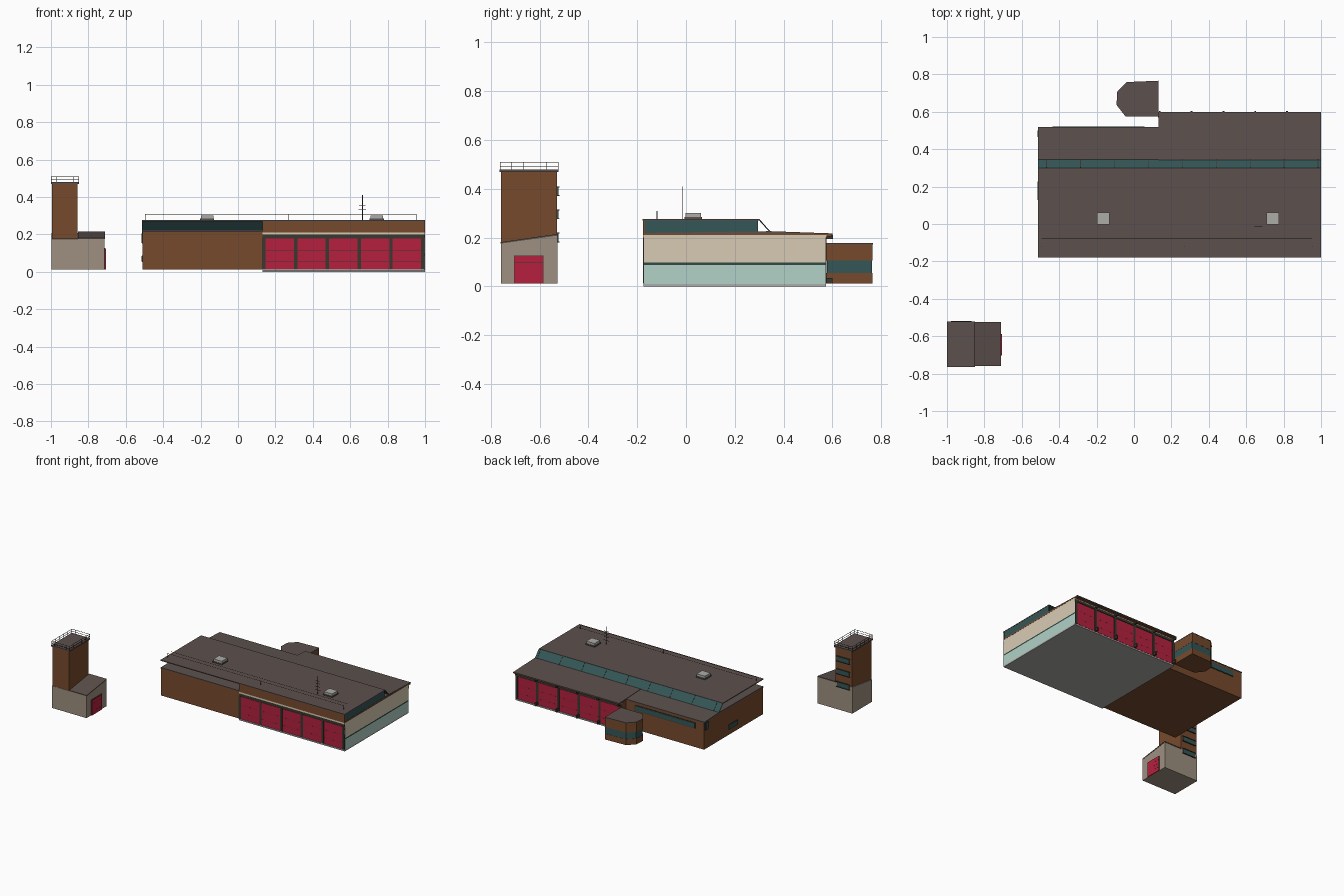
import bpy, bmesh, math
from mathutils import Vector

if "Cube" in bpy.data.objects:
    bpy.data.objects.remove(bpy.data.objects["Cube"])

def mat(name, hexcol):
    m = bpy.data.materials.new(name)
    lin = []
    for i in (0, 2, 4):
        c = int(hexcol[i:i + 2], 16) / 255
        lin.append(c / 12.92 if c <= 0.04045 else ((c + 0.055) / 1.055) ** 2.4)
    m.diffuse_color = (*lin, 1)
    m.use_nodes = True
    m.node_tree.nodes["Principled BSDF"].inputs["Base Color"].default_value = m.diffuse_color
    return m

BROWN = mat("brown_brick", "774A2C")
ROOF = mat("roof_grey_brown", "5C514D")
TEAL = mat("teal_glass", "355656")
MINT = mat("mint_panel", "B2D1C7")
BEIGE = mat("beige_panel", "D9CBB5")
RED = mat("red_door", "B6203E")
TRIM = mat("dark_trim", "3A372E")
STONE = mat("stone", "9D9080")
GREY = mat("light_grey", "ACACA8")
GREEN = mat("dark_green_stripe", "304A43")

def finish(name, bm, m):
    bmesh.ops.recalc_face_normals(bm, faces=bm.faces)
    me = bpy.data.meshes.new(name)
    bm.to_mesh(me)
    bm.free()
    me.materials.append(m)
    ob = bpy.data.objects.new(name, me)
    bpy.context.collection.objects.link(ob)
    return ob

def add_prism(bm, pts, axis, a, b):
    """Extrude a 2D outline along an axis ('x': pts are y,z; 'z': pts are x,y)."""
    place = (lambda p, t: (t, p[0], p[1])) if axis == 'x' else (lambda p, t: (p[0], p[1], t))
    lo = [bm.verts.new(place(p, a)) for p in pts]
    hi = [bm.verts.new(place(p, b)) for p in pts]
    bm.faces.new(lo)
    bm.faces.new(hi)
    n = len(pts)
    for i in range(n):
        j = (i + 1) % n
        bm.faces.new((lo[i], lo[j], hi[j], hi[i]))

def prism(name, pts, axis, a, b, m):
    bm = bmesh.new()
    add_prism(bm, pts, axis, a, b)
    return finish(name, bm, m)

def boxes(name, m, *bs):
    """One object from boxes given as (x0, x1, y0, y1, z0, z1)."""
    bm = bmesh.new()
    for x0, x1, y0, y1, z0, z1 in bs:
        add_prism(bm, [(x0, y0), (x1, y0), (x1, y1), (x0, y1)], 'z', z0, z1)
    return finish(name, bm, m)

# main halls
boxes("left_wing", BROWN, (-0.51, 0.13, -0.175, 0.516, 0.012, 0.212))
boxes("right_wing", BROWN, (0.13, 0.995, -0.17, 0.57, 0.012, 0.21))
boxes("right_wing_floor", GREY, (0.13, 1.0, -0.175, 0.575, 0, 0.01))

# banded cladding on the right end
for name, m, z0, z1 in (("mint_cladding", MINT, 0.01, 0.087), ("cladding_stripe", GREEN, 0.087, 0.097),
                        ("beige_cladding", BEIGE, 0.097, 0.21)):
    boxes(name, m, (0.994, 1.0, -0.172, 0.572, z0, z1))

# garage doors front and back, with frames, posts and panel seams
pitch, x_first = 0.17, 0.137
for side, y, d in (("front", -0.17, -1), ("back", 0.57, 1)):
    def slab(x0, x1, depth, z0, z1):
        a, b = sorted((y, y + d * depth))
        return (x0, x1, a, b, z0, z1)
    boxes(side + "_door_frame", TRIM, slab(0.13, 1.0, 0.002, 0.012, 0.2))
    boxes(side + "_header", TRIM, slab(0.13, 1.0, 0.006, 0.182, 0.2))
    boxes(side + "_beige_band", BEIGE, slab(0.13, 1.0, 0.006, 0.2, 0.211))
    boxes(side + "_posts", TRIM, *[slab(x_first + pitch * i - 0.008, x_first + pitch * i + 0.01, 0.007, 0.012, 0.182)
                                   for i in range(6)])
    boxes(side + "_doors", RED, *[slab(x_first + pitch * i + 0.01, x_first + pitch * (i + 1) - 0.008, 0.004, 0.012, 0.178)
                                  for i in range(5)])
    boxes(side + "_door_seams", TRIM, *[slab(x_first + pitch * i + 0.011, x_first + pitch * (i + 1) - 0.009, 0.0043, z, z + 0.001)
                                        for i in range(5) for z in (0.056, 0.115)])
# lamps and bollards along the back doors
boxes("back_lamps", TRIM, *[(x_first + pitch * i - 0.004, x_first + pitch * i + 0.006, 0.575, 0.603, 0.193, 0.21)
                            for i in range(5)])
boxes("back_bollards", TRIM, *[(x_first + pitch * i - 0.004, x_first + pitch * i + 0.006, 0.575, 0.6, 0.012, 0.035)
                               for i in range(5)])

# lower roof decks
prism("left_low_roof", [(-0.175, 0.212), (0.518, 0.21), (0.518, 0.217), (0.345, 0.224), (-0.175, 0.219)], 'x', -0.513, 0.13, ROOF)
prism("right_low_roof", [(-0.17, 0.212), (0.6, 0.211), (0.6, 0.217), (0.345, 0.226), (-0.17, 0.219)], 'x', 0.13, 1.0, ROOF)
boxes("back_eave_fascia", BROWN, (0.13, 1.0, 0.57, 0.597, 0.205, 0.212))
boxes("end_fascia", BROWN, (0.99, 1.001, -0.175, 0.59, 0.21, 0.217))

# raised roof: open on the left, brown front wall and glazed end on the right
boxes("upper_roof", ROOF, (-0.513, 1.0, -0.178, 0.3, 0.27, 0.276))
boxes("upper_front_wall", BROWN, (0.13, 1.0, -0.176, -0.168, 0.211, 0.27))
boxes("upper_end_glass", TEAL, (0.992, 0.999, -0.17, 0.295, 0.218, 0.27))
prism("sloped_skylight", [(0.345, 0.224), (0.3, 0.275), (0.297, 0.273), (0.342, 0.223)], 'x', -0.513, 1.0, TEAL)
bm = bmesh.new()
for i in range(9):
    x = -0.468 + 0.1815 * i
    add_prism(bm, [(0.346, 0.225), (0.301, 0.276), (0.3, 0.275), (0.345, 0.224)], 'x', x - 0.002, x + 0.002)
finish("skylight_bars", bm, TRIM)

# roof vents
for i, x in enumerate((-0.165, 0.742)):
    boxes(f"vent_base_{i}", ROOF, (x - 0.038, x + 0.038, -0.007, 0.066, 0.276, 0.284))
    boxes(f"vent_{i}", GREY, (x - 0.034, x + 0.034, -0.003, 0.062, 0.284, 0.301))

# antenna mast and roof wires
boxes("antenna", TRIM, (0.664, 0.667, -0.017, -0.014, 0.276, 0.41),
      *[(0.665 - w, 0.665 + w, -0.017, -0.014, z, z + 0.002)
        for z, w in ((0.305, 0.022), (0.33, 0.02), (0.353, 0.018), (0.372, 0.018))])
boxes("roof_wires", TRIM, *[(-0.495, 0.953, y, y + 0.0015, 0.304, 0.3055) for y in (-0.118, -0.08)],
      *[(x, x + 0.003, -0.12, -0.117, 0.276, 0.308) for x in (-0.497, 0.268, 0.951)])

# windows on the left wing
boxes("back_strip_window", TEAL, (-0.435, 0.055, 0.515, 0.521, 0.155, 0.19))
boxes("back_strip_frame", TRIM, (-0.439, 0.059, 0.515, 0.5185, 0.151, 0.194))
boxes("left_windows", TEAL, (-0.517, -0.509, 0.127, 0.228, 0.054, 0.084), (-0.517, -0.509, 0.466, 0.5, 0.153, 0.206))
boxes("left_window_frames", TRIM, (-0.513, -0.509, 0.123, 0.232, 0.051, 0.087), (-0.513, -0.509, 0.463, 0.503, 0.15, 0.209))

# faceted bay at the back, with a glass band
bay = [(0.13, 0.765), (-0.038, 0.758), (-0.088, 0.708), (-0.092, 0.637), (-0.045, 0.577), (0.13, 0.577)]
c = Vector((0.06, 0.671))
bay_in = [tuple(c + (Vector(p) - c) * 0.985) for p in bay]
prism("bay_lower_wall", bay, 'z', 0.012, 0.055, BROWN)
prism("bay_window_band", bay_in, 'z', 0.055, 0.105, TEAL)
prism("bay_upper_wall", bay, 'z', 0.105, 0.172, BROWN)
prism("bay_roof", [tuple(c + (Vector(p) - c) * 1.01) for p in bay], 'z', 0.172, 0.178, ROOF)

# tower base with a shed roof
prism("tower_base", [(-0.759, 0.012), (-0.527, 0.012), (-0.527, 0.208), (-0.759, 0.176)], 'x', -0.998, -0.713, STONE)
prism("annex_roof", [(-0.76, 0.175), (-0.525, 0.208), (-0.525, 0.215), (-0.76, 0.181)], 'x', -0.855, -0.711, ROOF)
boxes("annex_door_frame", TRIM, (-0.714, -0.71, -0.706, -0.584, 0.012, 0.127))
boxes("annex_door", RED, (-0.714, -0.707, -0.703, -0.587, 0.012, 0.124))
boxes("annex_door_seams", TRIM, *[(-0.708, -0.7067, -0.703, -0.587, z, z + 0.001) for z in (0.04, 0.068, 0.096)])

# tower shaft, cap and back windows
prism("tower_shaft", [(-0.759, 0.177), (-0.528, 0.209), (-0.528, 0.47), (-0.759, 0.47)], 'x', -0.994, -0.857, BROWN)
boxes("tower_cap", ROOF, (-1.0, -0.85, -0.764, -0.522, 0.469, 0.479))
for i, z in enumerate((0.18, 0.275, 0.37)):
    boxes(f"tower_window_{i}", TEAL, (-0.973, -0.874, -0.529, -0.523, z + 0.004, z + 0.036))
    boxes(f"tower_window_frame_{i}", TRIM, (-0.979, -0.868, -0.529, -0.519, z + 0.036, z + 0.04),
          (-0.979, -0.868, -0.529, -0.519, z, z + 0.004))

# tower railing
r, x0, x1, y0, y1 = 0.001, -0.998, -0.852, -0.762, -0.524
rails = []
for z in (0.493, 0.509):
    rails += [(x - r, x + r, y0, y1, z - 2 * r, z) for x in (x0, x1)]
    rails += [(x0, x1, y - r, y + r, z - 2 * r, z) for y in (y0, y1)]
posts = [(x, y0 + (y1 - y0) * k / 5) for x in (x0, x1) for k in range(6)]
posts += [(x, y) for x in (-0.972, -0.878) for y in (y0, y1)]
rails += [(x - r, x + r, y - r, y + r, 0.479, 0.509) for x, y in posts]
boxes("tower_railing", TRIM, *rails)
